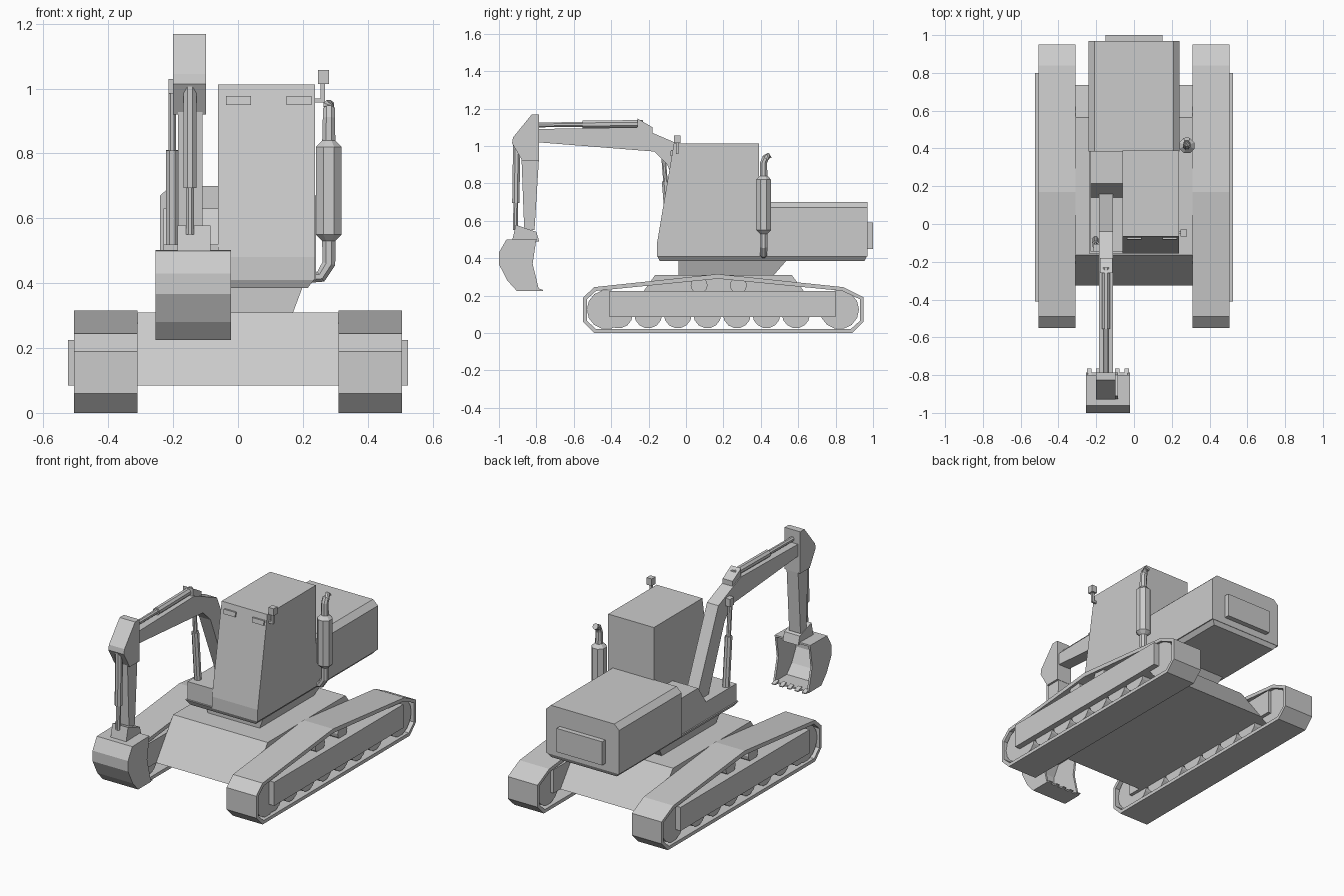
import bpy, bmesh, math
from mathutils import Vector

default = bpy.data.objects.get("Cube")
if default:
    bpy.data.objects.remove(default, do_unlink=True)

grey = bpy.data.materials.new("plain_grey")
grey.use_nodes = True
grey.diffuse_color = (.6, .6, .6, 1)
grey.node_tree.nodes["Principled BSDF"].inputs["Base Color"].default_value = (.6, .6, .6, 1)


def finish(name, bm, mirror=False):
    """Turn a bmesh into a flat shaded object, optionally mirrored across x."""
    bmesh.ops.recalc_face_normals(bm, faces=bm.faces)
    mesh = bpy.data.meshes.new(name)
    bm.to_mesh(mesh)
    bm.free()
    mesh.materials.append(grey)
    obj = bpy.data.objects.new(name, mesh)
    bpy.context.scene.collection.objects.link(obj)
    if mirror:
        obj.modifiers.new("Mirror", "MIRROR").use_mirror_merge = False
    return obj


def loft(name, loops, mirror=False, closed=False):
    """Skin matching loops of points; cap the ends unless the loft closes on itself."""
    bm = bmesh.new()
    rings = [[bm.verts.new(p) for p in loop] for loop in loops]
    pairs = list(zip(rings, rings[1:]))
    if closed:
        pairs.append((rings[-1], rings[0]))
    else:
        bm.faces.new(rings[0])
        bm.faces.new(rings[-1])
    for a, b in pairs:
        for i in range(len(a)):
            j = (i + 1) % len(a)
            bm.faces.new((a[i], a[j], b[j], b[i]))
    return finish(name, bm, mirror)


def slab(name, profile, left, right, mirror=False):
    """Extrude a side (y, z) profile across x."""
    return loft(name, [[(x, y, z) for y, z in profile] for x in (left, right)], mirror)


def box(name, xs, ys, zs, mirror=False):
    (a, b), (c, d) = ys, zs
    return slab(name, [(a, c), (b, c), (b, d), (a, d)], xs[0], xs[1], mirror)


def taper(name, low, high):
    """Block between two horizontal rectangles given as (xs, ys, z)."""
    return loft(name, [[(xs[0], ys[0], z), (xs[1], ys[0], z), (xs[1], ys[1], z), (xs[0], ys[1], z)]
                       for xs, ys, z in (low, high)])


def pipe(name, points, radii, sides=8, mirror=False):
    """Sweep a regular polygon along a path with a radius at every point."""
    pts = [Vector(p) for p in points]
    loops = []
    for i, p in enumerate(pts):
        tangent = (pts[min(i + 1, len(pts) - 1)] - pts[max(i - 1, 0)]).normalized()
        side = Vector((0, 1, 0)) if abs(tangent.y) < .7 else Vector((1, 0, 0))
        u = tangent.cross(side).normalized()
        v = tangent.cross(u)
        angles = [math.tau * (k + .5) / sides for k in range(sides)]
        loops.append([p + radii[i] * (u * math.cos(t) + v * math.sin(t)) for t in angles])
    return loft(name, loops, mirror)


def ram(name, start, end, split, thick, thin):
    """Hydraulic cylinder: a thick barrel followed by a thin rod."""
    a, b = Vector(start), Vector(end)
    mid = a.lerp(b, split)
    pipe(name + "_barrel", [a, mid], [thick, thick])
    pipe(name + "_rod", [mid, b], [thin, thin])


# Tracks: hollow belt, side frame, wheels and rollers
outer = [(-.55, .06), (-.55, .19), (-.49, .245), (.17, .315), (.84, .245),
         (.95, .19), (.95, .06), (.89, 0), (-.49, 0)]
inner = [(-.53, .065), (-.53, .18), (-.48, .225), (.17, .29), (.835, .225),
         (.93, .18), (.93, .065), (.88, .02), (-.48, .02)]
loft("track_belt", [[(x, y, z) for y, z in loop] for loop, x in
                    ((outer, .31), (outer, .505), (inner, .505), (inner, .31))], True, True)
box("track_frame", (.31, .525), (-.41, .8), (.085, .225), True)


def wheel(name, y, z, radius):
    pipe(name, [(.33, y, z), (.49, y, z)], [radius, radius], 14, True)


for y in (-.425, .82):
    wheel("end_wheel", y, .125, .105)
for i in range(7):
    wheel("road_wheel", -.36 + i * .158, .1, .075)
for y in (.07, .28):
    wheel("top_roller", y, .255, .045)

# Undercarriage body and turntable
taper("undercarriage", ((-.31, .31), (-.325, .735), .085), ((-.31, .31), (-.165, .565), .31))
taper("turntable", ((-.17, .17), (-.04, .47), .31), ((-.2, .2), (-.04, .54), .39))

# Upper deck, engine housing and counterweight
taper("deck_base", ((-.215, .215), (-.14, .955), .385), ((-.238, .238), (-.155, .97), .415))
slab("side_deck", [(-.145, .415), (-.145, .52), (.14, .52), (.215, .63), (.4, .63), (.4, .415)],
     -.23, -.06)
loft("engine_housing", [[(-.24, y, .41), (.24, y, .41), (.24, y, .67), (.208, y, .7),
                         (-.208, y, .7), (-.24, y, .67)] for y in (.385, .97)])
box("counterweight_plate", (-.15, .15), (.96, 1), (.45, .59))

# Cab with its front lamps and roof lamp
slab("cab", [(-.155, .41), (-.155, .48), (-.065, 1.012), (.39, 1.012), (.39, .41)], -.062, .238)
for x in (-.037, .15):
    slab("front_lamp", [(-.085, .95), (-.06, .95), (-.06, .977), (-.081, .977)], x, x + .077)
box("mirror_arm", (.23, .268), (-.054, -.041), (.957, .97))
box("mirror_post", (.255, .268), (-.054, -.041), (.957, 1.02))
box("mirror_head", (.246, .28), (-.065, -.03), (1.015, 1.057))

# Exhaust stack with a bent outlet and a bent inlet
stack = .28
pipe("exhaust", [(.225, .415, .42), (.255, .415, .42), (stack, .415, .46), (stack, .415, .53),
                 (stack, .415, .55), (stack, .415, .82), (stack, .415, .84), (stack, .415, .91),
                 (stack, .425, .935), (stack, .45, .95)],
     [.02, .02, .022, .022, .043, .043, .022, .02, .02, .018])

# Boom, its bracket and the two boom rams
middle = -.148
slab("boom", [(.18, .5), (-.04, 1.01), (-.25, 1.1), (-.8, 1.09), (-.8, 1.02), (-.17, .97),
              (-.1, .9), (.06, .5)], -.185, -.11)
slab("boom_bracket", [(-.26, 1.08), (-.26, 1.147), (-.18, 1.1), (-.18, 1.06)], -.18, -.115)
ram("stick_ram", (middle, -.23, 1.118), (middle, -.82, 1.112), .55, .022, .014)
ram("boom_ram", (-.203, -.085, .5), (-.203, -.125, 1), .62, .021, .013)
box("boom_ram_eye", (-.215, -.18), (-.145, -.105), (.985, 1.03))

# Stick head, stick and bucket ram
slab("stick_head", [(-.825, 1.168), (-.785, 1.168), (-.785, .92), (-.875, .92), (-.93, 1.015),
                    (-.925, 1.045)], -.2, -.098)
slab("stick", [(-.785, .95), (-.88, .95), (-.865, .55), (-.81, .55)], -.185, -.11)
ram("bucket_ram", (middle, -.905, 1.03), (middle, -.912, .55), .7, .021, .014)
slab("bucket_linkage", [(-.93, .49), (-.91, .578), (-.8, .54), (-.785, .49)], -.187, -.085)

# Bucket: curved shell open to the rear, side plates and teeth
curve = [(-.8, .503), (-.96, .5), (-1, .43), (-1, .367), (-.955, .28), (-.905, .225), (-.785, .225)]
lining = [(-.79 + (y + .79) * .93, .37 + (z - .37) * .93) for y, z in curve]
slab("bucket_shell", curve + lining[::-1], -.255, -.022)
for x in (-.255, -.034):
    slab("bucket_side", curve + [(-.82, .37)], x, x + .012)
for i in range(5):
    x = -.25 + i * .05
    slab("bucket_tooth", [(-.8, .225), (-.8, .243), (-.765, .23), (-.765, .225)], x, x + .024)
